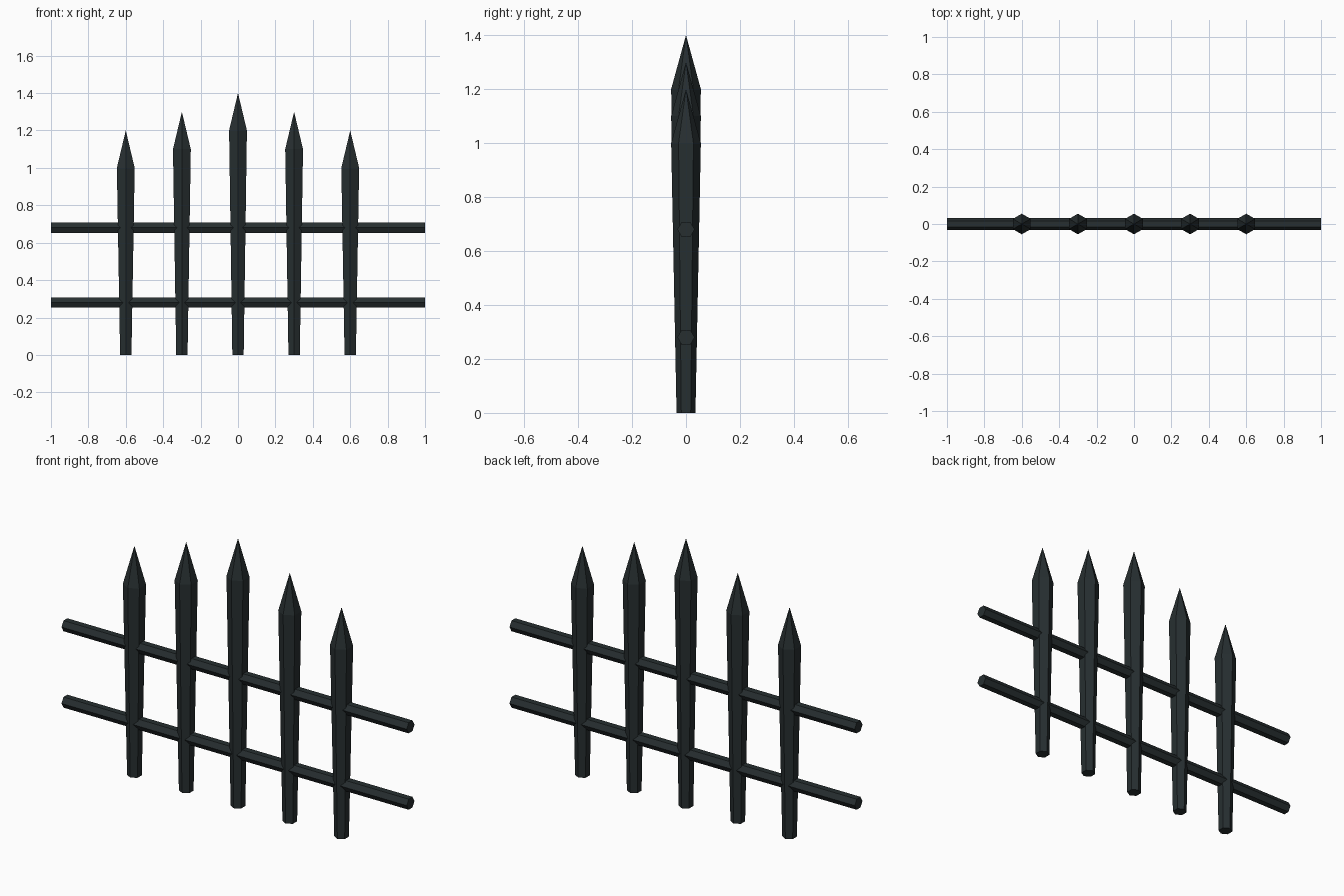
import bpy, bmesh, math

if "Cube" in bpy.data.objects:
    bpy.data.objects.remove(bpy.data.objects["Cube"])

iron = bpy.data.materials.new("dark_iron")
iron.diffuse_color = (0.02, 0.028, 0.03, 1)
iron.use_nodes = True
iron.node_tree.nodes["Principled BSDF"].inputs["Base Color"].default_value = iron.diffuse_color
SIDES = 6


def lathe_prism(name, rings, tip=None):
    """Hexagonal solid along z from (z, radius) rings, corners facing +-y, optional pointed tip."""
    bm = bmesh.new()
    loops = []
    for z, r in rings:
        angles = [math.pi / 2 + 2 * math.pi * i / SIDES for i in range(SIDES)]
        loops.append([bm.verts.new((r * math.cos(a), r * math.sin(a), z)) for a in angles])
    bm.faces.new(loops[0][::-1])
    for low, high in zip(loops, loops[1:]):
        for i in range(SIDES):
            j = (i + 1) % SIDES
            bm.faces.new((low[i], low[j], high[j], high[i]))
    if tip is None:
        bm.faces.new(loops[-1])
    else:
        apex = bm.verts.new((0, 0, tip))
        for i in range(SIDES):
            bm.faces.new((loops[-1][i], loops[-1][(i + 1) % SIDES], apex))
    mesh = bpy.data.meshes.new(name)
    bm.to_mesh(mesh)
    bm.free()
    mesh.materials.append(iron)
    obj = bpy.data.objects.new(name, mesh)
    bpy.context.collection.objects.link(obj)
    return obj


# Pickets: widening shafts with pointed heads, tallest in the middle
for i in range(-2, 3):
    top = 1.4 - 0.1 * abs(i)
    picket = lathe_prism(f"picket_{i + 3}", [(0, 0.035), (top - 0.2, 0.055)], top)
    picket.location.x = 0.3 * i

# Horizontal rails running through the pickets
for name, z in (("lower_rail", 0.28), ("upper_rail", 0.68)):
    rail = lathe_prism(name, [(-1, 0.032), (1, 0.032)])
    rail.rotation_euler.y = math.pi / 2
    rail.location.z = z
